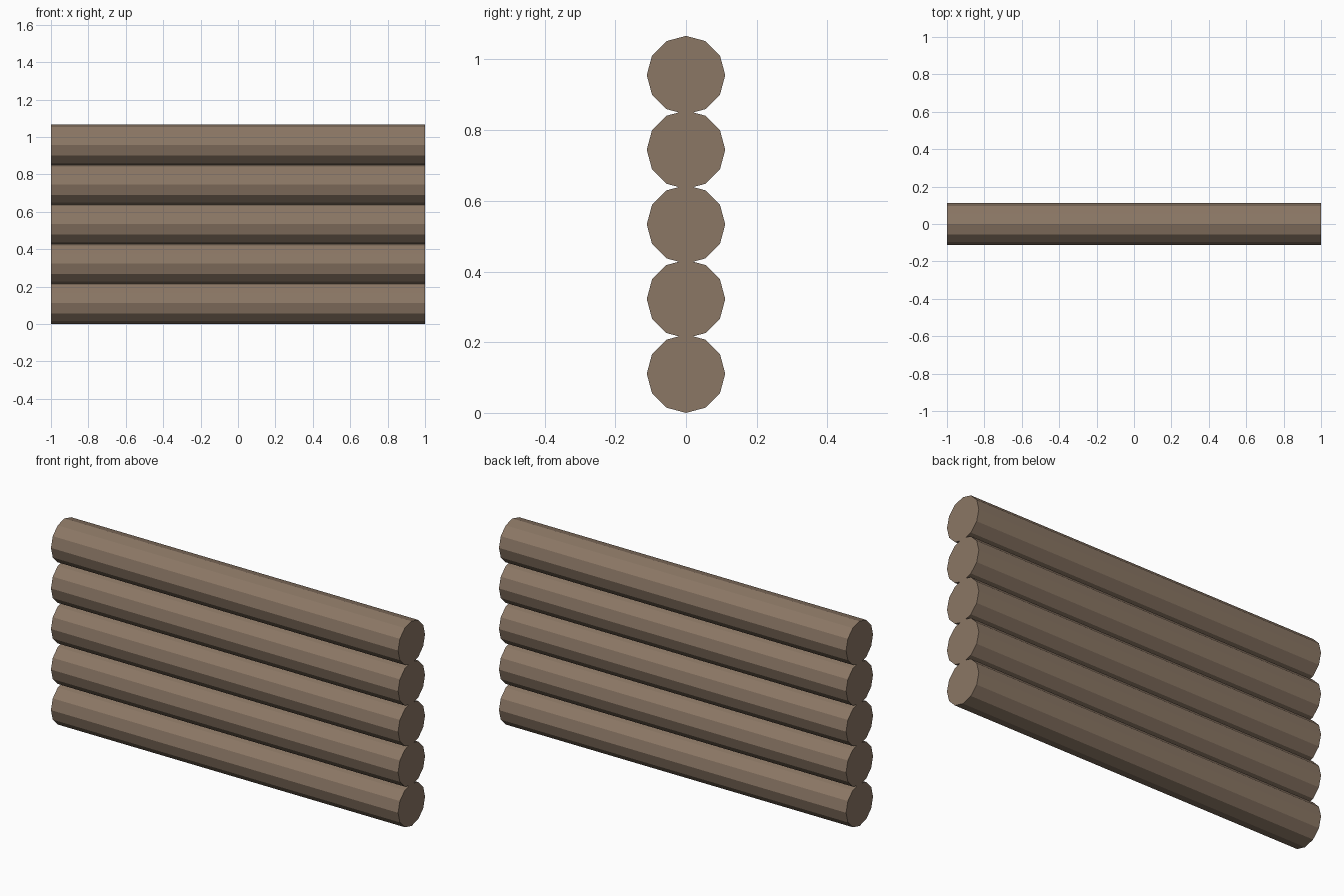
import bpy
from math import pi

if "Cube" in bpy.data.objects:
    bpy.data.objects.remove(bpy.data.objects["Cube"])

RADIUS = 0.111
SPACING = 0.2112
LENGTH = 2.0

wood = bpy.data.materials.new("weathered_wood")
wood.diffuse_color = (0.26, 0.185, 0.13, 1)
wood.use_nodes = True
wood.node_tree.nodes["Principled BSDF"].inputs["Base Color"].default_value = wood.diffuse_color


def add_log(index):
    # twelve-sided log lying along x, with a corner pointing straight up
    bpy.ops.mesh.primitive_cylinder_add(
        vertices=12, radius=RADIUS, depth=LENGTH,
        location=(0, 0, RADIUS + index * SPACING),
        rotation=(0, pi / 2, 0))
    log = bpy.context.object
    log.name = f"log_{index + 1}"
    bpy.ops.object.transform_apply(location=False, rotation=True, scale=False)
    log.data.materials.append(wood)


# Stack of five slightly overlapping logs
for i in range(5):
    add_log(i)
